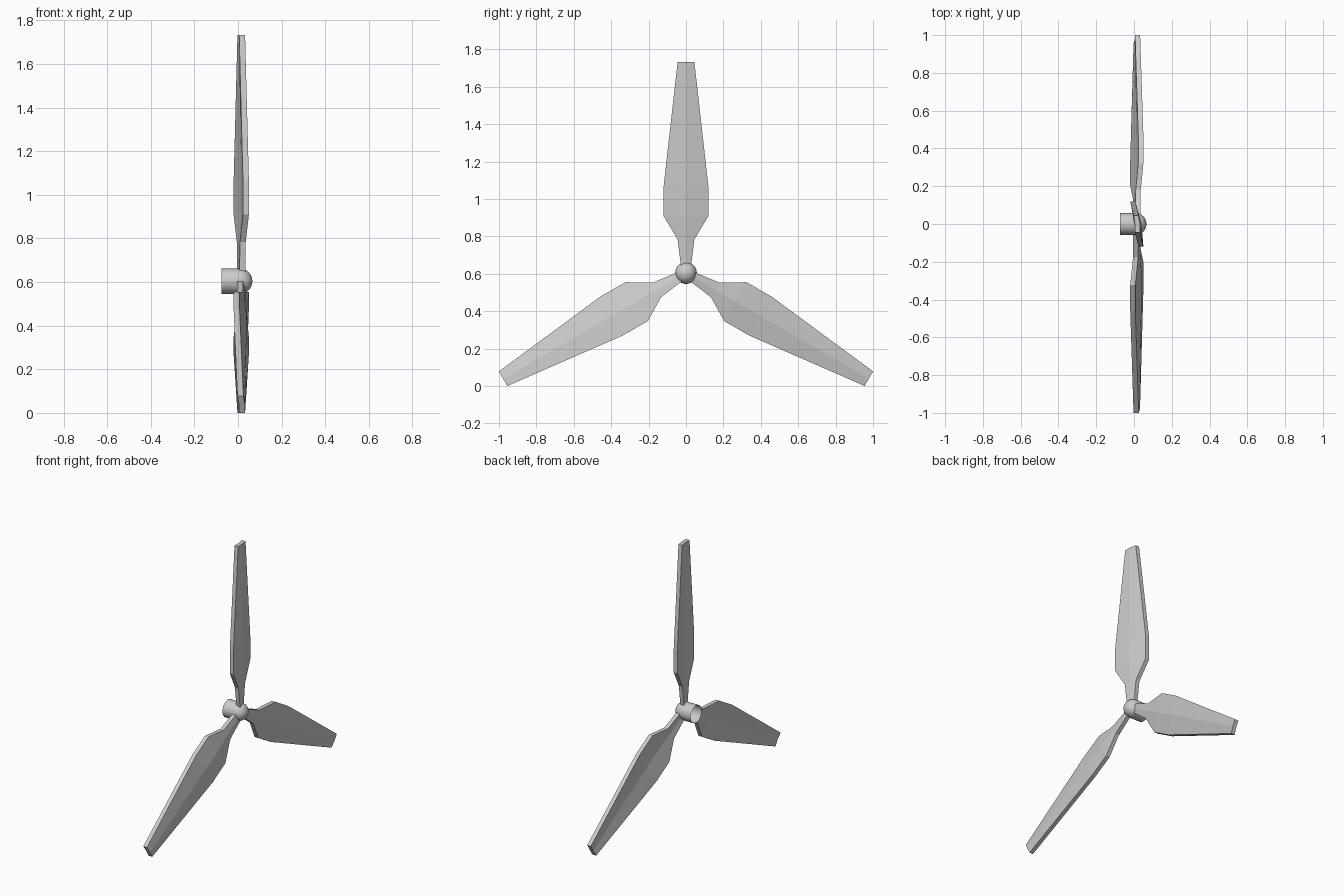
import bpy, bmesh
from math import pi, sin, cos, radians
from mathutils import Matrix, Vector

if "Cube" in bpy.data.objects:
    bpy.data.objects.remove(bpy.data.objects["Cube"])

HUB_Z = 0.6035
HUB_R = 0.058
THICK = 0.027

# blade stations: radius, half width, pitch offset at the edges, ridge height
STATIONS = [
    (0.03, 0.026, 0.006, 0.002),
    (0.18, 0.045, 0.007, 0.004),
    (0.305, 0.12, 0.0215, 0.011),
    (0.46, 0.12, 0.0215, 0.011),
    (1.129, 0.045, 0.004, 0.003),
]


def finish(bm, name):
    bmesh.ops.recalc_face_normals(bm, faces=bm.faces)
    mesh = bpy.data.meshes.new(name)
    bm.to_mesh(mesh)
    bm.free()
    obj = bpy.data.objects.new(name, mesh)
    bpy.context.collection.objects.link(obj)
    return obj


def blade(name, angle):
    bm = bmesh.new()
    rot = Matrix.Translation((0, 0, HUB_Z)) @ Matrix.Rotation(angle, 4, 'X')
    rings = []
    for s, w, dx, ridge in STATIONS:
        front = [(0.015 + dx, -w), (0.015 + ridge, 0), (0.015 - dx, w)]
        section = [(x + THICK / 2, y) for x, y in front]
        section += [(x - THICK / 2, y) for x, y in reversed(front)]
        rings.append([bm.verts.new(rot @ Vector((x, y, s))) for x, y in section])
    for a, b in zip(rings, rings[1:]):
        for i in range(6):
            j = (i + 1) % 6
            bm.faces.new((a[i], a[j], b[j], b[i]))
    bm.faces.new(rings[0])
    bm.faces.new(rings[-1])
    return finish(bm, name)


# three pitched blades
for k in range(3):
    blade(f"blade_{k + 1}", radians(120 * k))

# hub: round nose and sleeve left open at the back, lathed about x
profile = [(-0.075, HUB_R), (0.008, HUB_R)]
profile += [(0.008 + HUB_R * sin(a), HUB_R * cos(a))
            for a in (pi / 2 * i / 8 for i in range(1, 9))]
bm = bmesh.new()
verts = [bm.verts.new((x, 0, HUB_Z + r)) for x, r in profile]
edges = [bm.edges.new(p) for p in zip(verts, verts[1:])]
bmesh.ops.spin(bm, geom=verts + edges, cent=(0, 0, HUB_Z), axis=(1, 0, 0),
               angle=2 * pi, steps=32)
bmesh.ops.remove_doubles(bm, verts=bm.verts, dist=0.0005)
hub = finish(bm, "hub")
bpy.context.view_layer.objects.active = hub
hub.select_set(True)
bpy.ops.object.shade_smooth_by_angle(angle=radians(40))
